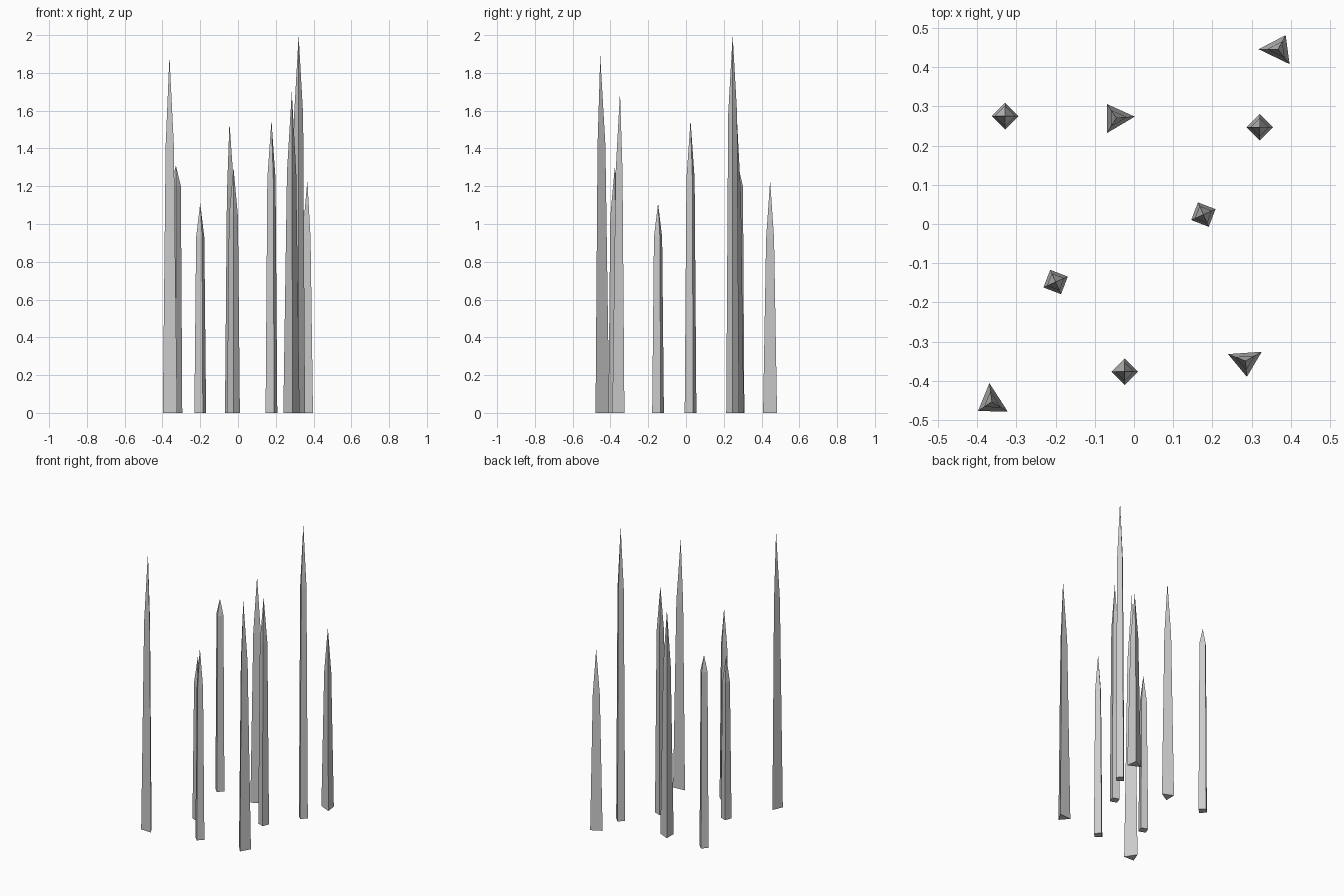
import bpy, bmesh
from math import cos, sin, radians
from mathutils import Vector

if "Cube" in bpy.data.objects:
    bpy.data.objects.remove(bpy.data.objects["Cube"])


def spike(name, corners, shoulder, ratio, height):
    """Tapered prism with a pointed tip over the middle of its base."""
    pts = [Vector(c) for c in corners]
    mid = sum(pts, Vector((0, 0))) / len(pts)
    bm = bmesh.new()
    base = [bm.verts.new((p.x, p.y, 0)) for p in pts]
    neck = [bm.verts.new((*(mid + (p - mid) * ratio), shoulder)) for p in pts]
    tip = bm.verts.new((mid.x, mid.y, height))
    bm.faces.new(base)
    for i in range(len(pts)):
        j = (i + 1) % len(pts)
        bm.faces.new((base[i], base[j], neck[j], neck[i]))
        bm.faces.new((neck[i], neck[j], tip))
    bmesh.ops.recalc_face_normals(bm, faces=bm.faces)
    mesh = bpy.data.meshes.new(name)
    bm.to_mesh(mesh)
    bm.free()
    bpy.context.collection.objects.link(bpy.data.objects.new(name, mesh))


def square(x, y, turn, r=0.034):
    return [(x + r * cos(radians(turn + 90 * i)), y + r * sin(radians(turn + 90 * i)))
            for i in range(4)]


# four-sided spikes: x, y, turn, shoulder height, shoulder ratio, height
for i, (x, y, turn, s, k, h) in enumerate([
        (-0.329, 0.275, 0, 1.20, 0.78, 1.31),
        (0.321, 0.247, 0, 1.58, 0.70, 2.00),
        (0.177, 0.024, 24, 1.24, 0.70, 1.55),
        (-0.200, -0.148, 24, 0.93, 0.70, 1.11),
        (-0.024, -0.377, 0, 1.04, 0.70, 1.30)]):
    spike(f"square_spike_{i + 1}", square(x, y, turn), s, k, h)

# three-sided spikes: base corners, height
for i, (corners, h) in enumerate([
        ([(0.318, 0.446), (0.387, 0.482), (0.397, 0.408)], 1.23),
        ([(-0.069, 0.306), (-0.069, 0.232), (0.002, 0.274)], 1.54),
        ([(0.240, -0.332), (0.326, -0.326), (0.288, -0.390)], 1.70),
        ([(-0.369, -0.406), (-0.398, -0.477), (-0.322, -0.479)], 1.89)]):
    spike(f"triangular_spike_{i + 1}", corners, 0.75 * h, 0.57, h)
